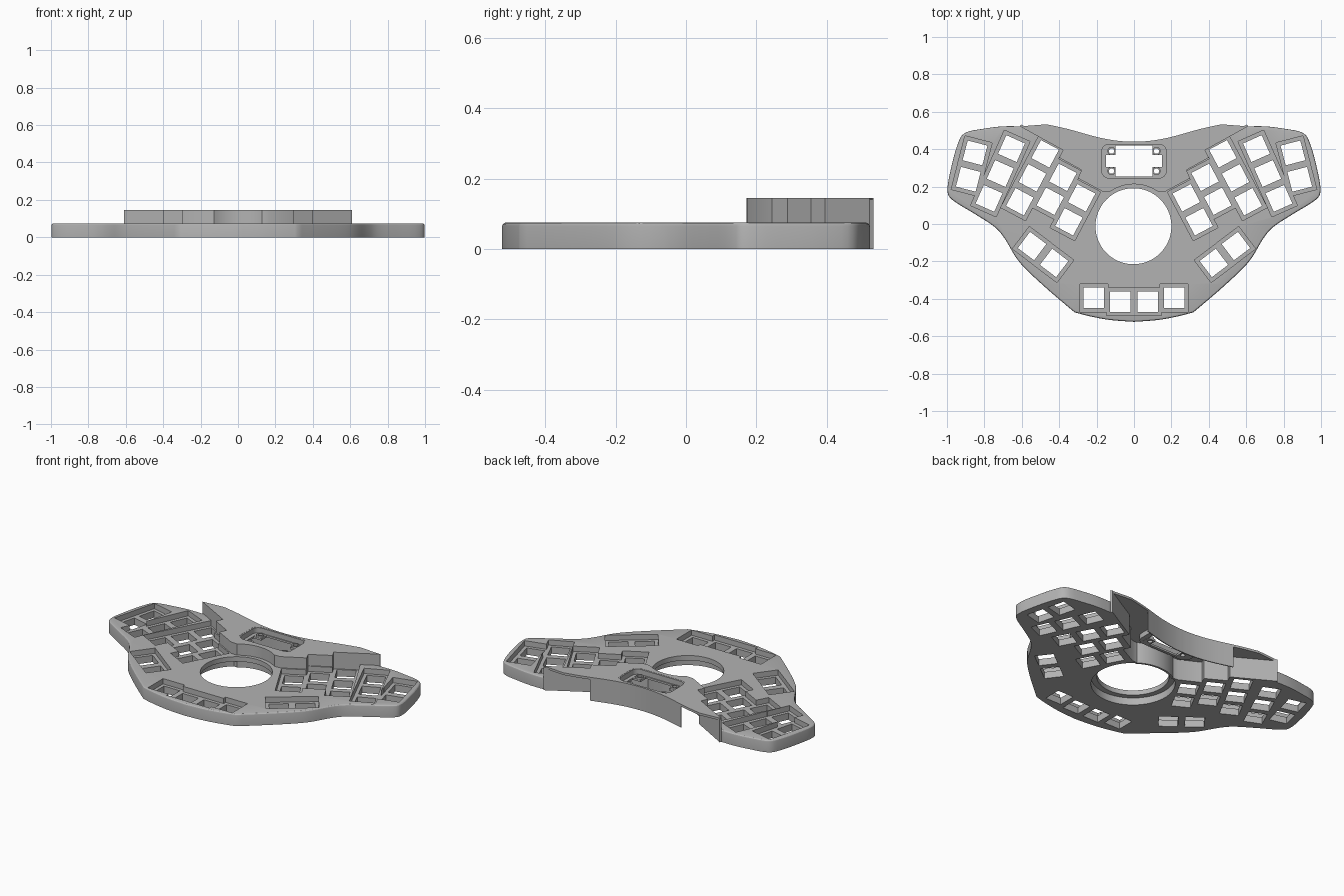
import bpy, bmesh
from math import radians, sin, cos, pi
from mathutils import Matrix, Vector

if "Cube" in bpy.data.objects:
    bpy.data.objects.remove(bpy.data.objects["Cube"])

grey = bpy.data.materials.new("plain grey")
grey.use_nodes = True
GREY = (0.45, 0.45, 0.45, 1)
grey.diffuse_color = GREY
grey.node_tree.nodes["Principled BSDF"].inputs["Base Color"].default_value = GREY

BASE_TOP, ROOF_LOW, ROOF_TOP = 0.075, 0.131, 0.145
HOLE_Y = -0.012


def make(name, bm):
    bmesh.ops.recalc_face_normals(bm, faces=bm.faces)
    return link(name, bm)


def link(name, bm):
    me = bpy.data.meshes.new(name)
    bm.to_mesh(me)
    bm.free()
    me.materials.append(grey)
    ob = bpy.data.objects.new(name, me)
    bpy.context.collection.objects.link(ob)
    return ob


def apply(ob):
    bpy.context.view_layer.update()
    dg = bpy.context.evaluated_depsgraph_get()
    me = bpy.data.meshes.new_from_object(ob.evaluated_get(dg))
    ob.modifiers.clear()
    ob.data = me


def cut(ob, cutter):
    mod = ob.modifiers.new("cut", "BOOLEAN")
    mod.operation, mod.solver, mod.use_self = "DIFFERENCE", "EXACT", True
    mod.object = cutter
    apply(ob)
    bpy.data.objects.remove(cutter)


def smooth(ob):
    for p in ob.data.polygons:
        p.use_smooth = True
    ob.data.set_sharp_from_angle(angle=radians(28))


def add_prism(bm, pts, z0, z1):
    low = bm.faces.new([bm.verts.new((x, y, z0)) for x, y in pts])
    ext = bmesh.ops.extrude_face_region(bm, geom=[low])["geom"]
    top = [v for v in ext if isinstance(v, bmesh.types.BMVert)]
    bmesh.ops.translate(bm, verts=top, vec=(0, 0, z1 - z0))
    return top


def prism(name, pts, z0, z1):
    bm = bmesh.new()
    add_prism(bm, pts, z0, z1)
    return make(name, bm)


def circle(x, y, r, n=64):
    return [(x + r * cos(2 * pi * i / n), y + r * sin(2 * pi * i / n)) for i in range(n)]


def rounded(x, y0, y1, r):
    """Rounded rectangle centred on x = 0."""
    pts = []
    for k, (cx, cy) in enumerate([(x - r, y1 - r), (r - x, y1 - r), (r - x, y0 + r), (x - r, y0 + r)]):
        for i in range(7):
            a = pi / 2 * (k + i / 6)
            pts.append((cx + r * cos(a), cy + r * sin(a)))
    return pts


def curve(pts, n=4):
    """Smooth path through the points."""
    p = [Vector(q) for q in [pts[0]] + pts + [pts[-1]]]
    out = []
    for a, b, c, d in zip(p, p[1:], p[2:], p[3:]):
        for i in range(n):
            t = i / n
            out.append(tuple(0.5 * (2 * b + (c - a) * t + (2 * a - 5 * b + 4 * c - d) * t * t
                                    + (3 * b - a - 3 * c + d) * t ** 3)))
    return out + [pts[-1]]


def mirror(pts):
    return [(-x, y) for x, y in reversed(pts)]


def wall(name, pts, z0, z1, thick):
    bm = bmesh.new()
    rows = [[bm.verts.new((x, y, z)) for x, y in pts] for z in (z0, z1)]
    for i in range(len(pts) - 1):
        bm.faces.new((rows[0][i], rows[0][i + 1], rows[1][i + 1], rows[1][i]))
    ob = link(name, bm)
    mod = ob.modifiers.new("thickness", "SOLIDIFY")
    mod.thickness, mod.offset = thick, 1
    apply(ob)
    smooth(ob)
    return ob


# Shared stepped seam between base and raised cover, from +x to -x
arc = [(0.225 * sin(radians(a)), HOLE_Y + 0.225 * cos(radians(a))) for a in range(35, 0, -5)]
steps = [(0.61, 0.522), (0.38, 0.395), (0.40, 0.355), (0.28, 0.288), (0.30, 0.245), (0.17, 0.175)]
half_seam = steps + arc
seam = half_seam + [(0, HOLE_Y + 0.225)] + mirror(half_seam)

# Outer outline of the base, +x half from back to front
side = curve([(0.61, 0.522), (0.70, 0.522), (0.80, 0.51), (0.905, 0.486), (0.945, 0.42), (0.98, 0.29),
              (0.997, 0.18), (0.97, 0.128), (0.85, 0.053), (0.745, -0.016), (0.69, -0.08),
              (0.633, -0.176), (0.574, -0.246), (0.45, -0.36), (0.318, -0.472)])
front = curve([(0.318, -0.472), (0.238, -0.493), (0.13, -0.513), (0, -0.523)])[1:]
half = side + front
outer = half + mirror(half[:-1])

# Base plate with a softened upper rim
bm = bmesh.new()
top = add_prism(bm, outer + seam[::-1][1:-1], 0, BASE_TOP)
rim = {(round(x, 4), round(y, 4)) for x, y in outer}
on_rim = {v for v in top if (round(v.co.x, 4), round(v.co.y, 4)) in rim}
edges = [e for e in bm.edges if e.verts[0] in on_rim and e.verts[1] in on_rim]
bmesh.ops.bevel(bm, geom=edges, offset=0.011, segments=3, profile=0.5, affect="EDGES")
base = make("base_plate", bm)

# Round central opening with a wider recess underneath
cut(base, prism("opening_cutter", circle(-0.003, HOLE_Y, 0.203, 96), -0.1, 0.2))
cut(base, prism("recess_cutter", circle(-0.003, HOLE_Y, 0.236, 96), -0.1, 0.045))

# Key positions on the +x side: first key, step to the next, count, tilt
columns = [((0.28, 0.14), (0.068, -0.128), 2, 28),
           ((0.38, 0.25), (0.068, -0.128), 2, 28),
           ((0.475, 0.375), (0.068, -0.128), 3, 28),
           ((0.655, 0.403), (0.060, -0.133), 3, 24),
           ((0.85, 0.38), (0.036, -0.141), 2, 14.5),
           ((0.545, -0.118), (-0.118, -0.09), 2, 37),
           ((0.073, -0.415), (0.142, 0.02), 2, 0)]
keys = []
for (x, y), (dx, dy), count, tilt in columns:
    for i in range(count):
        for s in (1, -1):
            keys.append((s * (x + i * dx), y + i * dy, radians(s * tilt)))


def key_boxes(name, size, z0, z1):
    bm = bmesh.new()
    for x, y, tilt in keys:
        m = (Matrix.Translation((x, y, (z0 + z1) / 2)) @ Matrix.Rotation(tilt, 4, "Z")
             @ Matrix.Diagonal((size, size, z1 - z0, 1)))
        bmesh.ops.create_cube(bm, size=1, matrix=m)
    return make(name, bm)


# Sunken key wells, then square through holes
cut(base, key_boxes("well_cutter", 0.15, 0.042, 0.2))
cut(base, key_boxes("key_hole_cutter", 0.109, -0.1, 0.2))
smooth(base)

# Raised cover: roof, stepped front wall and curved back wall
back_half = curve([(0.467, 0.533), (0.35, 0.507), (0.19, 0.463), (0.08, 0.444), (0, 0.44)])
back = back_half + mirror(back_half[:-1])
roof = prism("cover_roof", back + seam[::-1], ROOF_LOW, ROOF_TOP)
cut(roof, prism("tray_cutter", rounded(0.18, 0.238, 0.434, 0.045), 0, 0.3))
smooth(roof)
wall("cover_front_wall", seam, 0, ROOF_TOP - 0.004, 0.012)
back_path = [p for p in reversed(back) if abs(p[0]) < 0.34]
wall("cover_back_wall", back_path, 0, ROOF_TOP - 0.004, 0.006)

# Sunken tray in the cover with a window and four screw posts
tray = prism("window_tray", rounded(0.182, 0.236, 0.436, 0.047), 0.10, ROOF_TOP - 0.001)
cut(tray, prism("tray_inner_cutter", rounded(0.172, 0.246, 0.426, 0.037), 0.112, 0.3))
cut(tray, prism("window_cutter", rounded(0.15, 0.253, 0.42, 0.01), 0, 0.3))
smooth(tray)
for px in (-0.12, 0.12):
    for py in (0.283, 0.39):
        sx, sy = (1 if px > 0 else -1), (1 if py > 0.33 else -1)
        tab_pts = [(px - sx * 0.022, py - sy * 0.022), (px + sx * 0.034, py - sy * 0.022),
                   (px + sx * 0.034, py + sy * 0.032), (px - sx * 0.022, py + sy * 0.032)]
        for name, pts, z in (("screw_tab", tab_pts, 0.111), ("screw_post", circle(px, py, 0.022, 24), 0.122)):
            part = prism(name, pts, 0.099, z)
            cut(part, prism("screw_cutter", circle(px, py, 0.014, 24), 0, 0.3))
            smooth(part)
